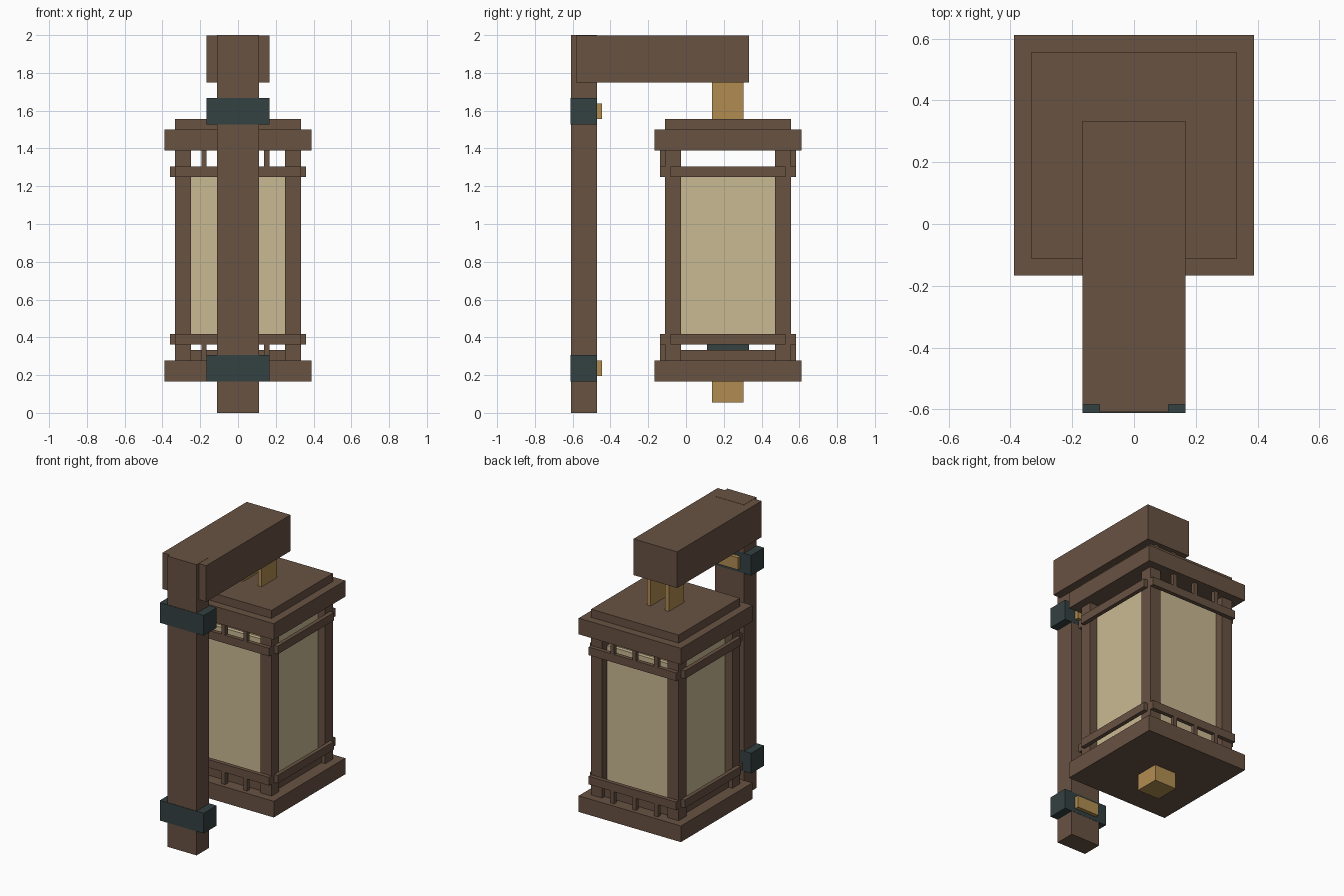
import bpy
import bmesh

if "Cube" in bpy.data.objects:
    bpy.data.objects.remove(bpy.data.objects["Cube"])

U = 1 / 36      # modelling grid: the whole lamp is 72 units tall
CY = 8          # lantern centre along y, in grid units


def material(name, rgb):
    m = bpy.data.materials.new(name)
    m.diffuse_color = (*rgb, 1)
    m.use_nodes = True
    m.node_tree.nodes["Principled BSDF"].inputs["Base Color"].default_value = m.diffuse_color
    return m


WOOD = material("brown_wood", (0.140, 0.085, 0.055))
PAPER = material("tan_paper", (0.590, 0.490, 0.295))
BRASS = material("gold_brass", (0.440, 0.265, 0.083))
IRON = material("dark_iron", (0.034, 0.052, 0.054))


def box(name, x, y, z, mat):
    """Axis-aligned box from (min, max) ranges in grid units."""
    bm = bmesh.new()
    bmesh.ops.create_cube(bm, size=1)
    for v in bm.verts:
        v.co = [U * (r[0] if c < 0 else r[1]) for c, r in zip(v.co, (x, y, z))]
    me = bpy.data.meshes.new(name)
    bm.to_mesh(me)
    bm.free()
    me.materials.append(mat)
    ob = bpy.data.objects.new(name, me)
    bpy.context.collection.objects.link(ob)
    return ob


def slab(name, half, z, mat):
    """Square block centred on the lantern axis."""
    return box(name, (-half, half), (CY - half, CY + half), z, mat)


def span(side, a, b):
    """Range a..b mirrored to the given side (+1 or -1)."""
    return tuple(sorted((side * a, side * b)))


def span_y(side, a, b):
    return tuple(CY + v for v in span(side, a, b))


# Wall post and overhanging arm
box("wall_post", (-4, 4), (-21.9, -17), (0, 72), WOOD)
box("arm", (-6, 6), (-21, 12), (63, 71.95), WOOD)

# Iron clamps with brass plates behind
for label, z in (("lower", 6), ("upper", 55)):
    box(label + "_clamp", (-6, 6), (-22, -16.95), (z, z + 5), IRON)
    box(label + "_clamp_plate", (-3, 3), (-17, -16), (z + 1, z + 4), BRASS)

# Lantern base and stepped cap
slab("base", 14, (6, 10), WOOD)
slab("base_step", 11, (10, 12), WOOD)
slab("cap", 14, (50, 54), WOOD)
slab("cap_step", 12, (54, 56), WOOD)

# Brass finial below, inner lamp with iron socket
slab("finial", 3, (2, 6), BRASS)
slab("lamp_socket", 4, (12, 14), IRON)
slab("lamp_core", 3, (14, 43), BRASS)

for s in (-1, 1):
    # Hanger plates between cap and arm
    box("hanger_plate", span(s, 2, 3), (5, 11), (56, 63), BRASS)

    # Corner posts
    for t in (-1, 1):
        box("corner_post", span(s, 9, 12), span_y(t, 9, 12), (10, 50), WOOD)

    # Recessed paper panels
    box("side_panel", span(s, 9, 10), (CY - 9, CY + 9), (13, 47), PAPER)
    box("end_panel", (-9, 9), span_y(s, 9, 10), (13, 47), PAPER)

    # Rails and short struts
    for z, strut_z in ((13, (10, 13)), (45, (47, 50))):
        box("side_rail", span(s, 12, 13), (CY - 11, CY + 11), (z, z + 2), WOOD)
        box("end_rail", (-12, 12), span_y(s, 12, 13), (z, z + 2), WOOD)
        for x in (-7, -1, 5):
            box("strut", (x, x + 1), span_y(s, 12, 13), strut_z, WOOD)
